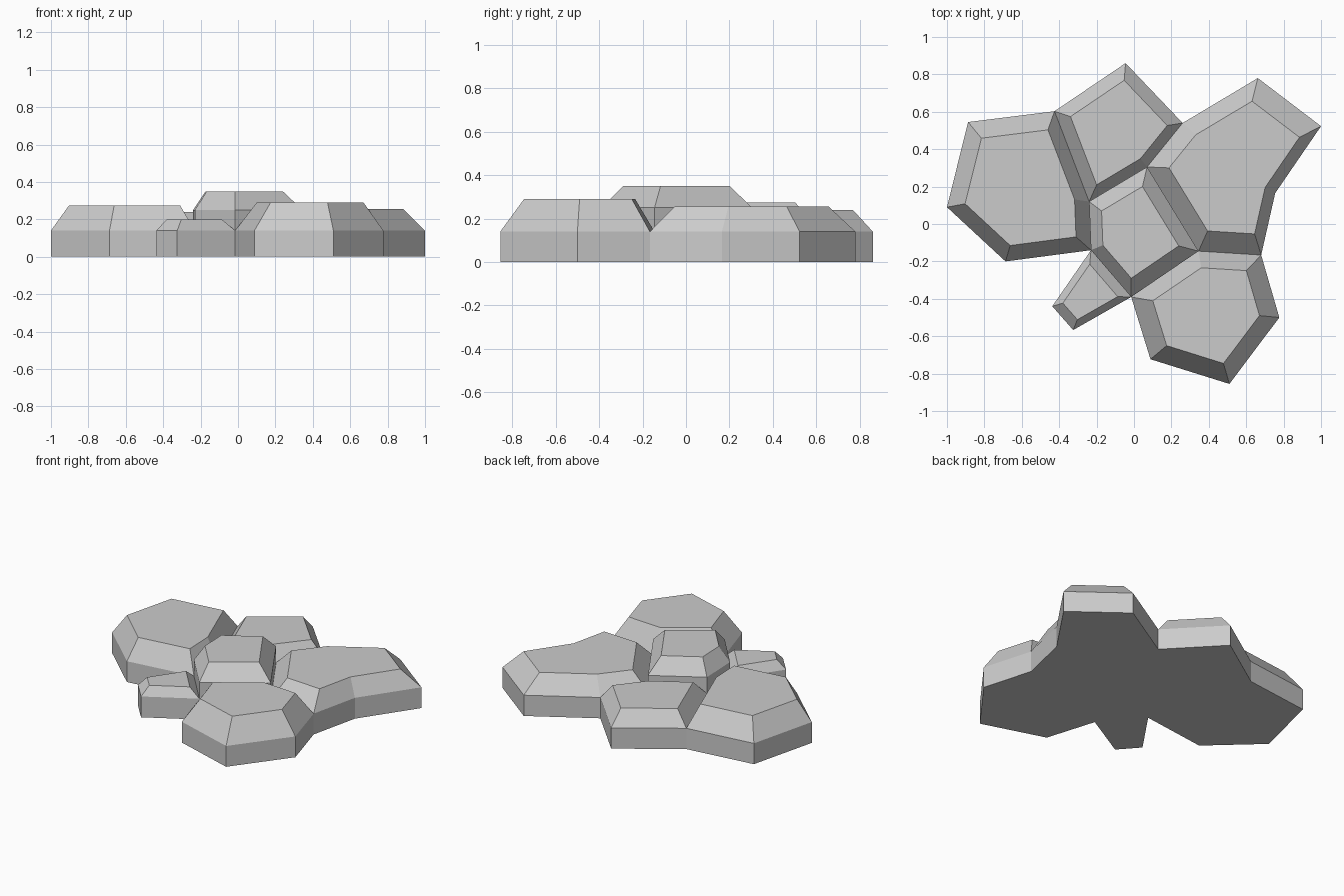
import bpy, bmesh
from mathutils import Vector

if "Cube" in bpy.data.objects:
    bpy.data.objects.remove(bpy.data.objects["Cube"])

# Outline corners shared between neighbouring stones
P = {
    # inner corners around the centre stone
    "a": (-0.24, 0.12), "b": (0.07, 0.305), "c": (0.345, -0.145),
    "d": (-0.015, -0.39), "e": (-0.23, -0.14),
    # junctions on the outer rim
    "f": (-0.425, 0.603), "g": (0.26, 0.54), "h": (0.68, -0.166),
    # outer corners, clockwise from the back left
    "i": (-0.887, 0.545), "j": (-0.045, 0.86), "k": (0.662, 0.78),
    "l": (1.0, 0.523), "m": (0.755, 0.165), "n": (0.777, -0.5),
    "o": (0.51, -0.855), "p": (0.088, -0.723), "q": (-0.325, -0.567),
    "r": (-0.437, -0.44), "s": (-0.687, -0.2), "t": (-1.0, 0.09),
}

# name: corners, shoulder height, top height, top scale
STONES = {
    "left_stone":   ("ifaest", 0.14, 0.275, 0.77),
    "back_stone":   ("fjgba", 0.14, 0.24, 0.755),
    "right_stone":  ("gklmhcb", 0.14, 0.255, 0.75),
    "centre_stone": ("abcde", 0.25, 0.35, 0.705),
    "small_stone":  ("edqr", 0.14, 0.20, 0.695),
    "front_stone":  ("dchnop", 0.14, 0.29, 0.72),
}


def make_stone(name, corners, shoulder, top, scale):
    """Straight-sided stone whose upper part tapers towards its middle."""
    pts = [Vector(P[c]) for c in corners]
    mid = sum(pts, Vector((0, 0))) / len(pts)
    bm = bmesh.new()
    rings = []
    for z, s in ((0, 1), (shoulder, 1), (top, scale)):
        rings.append([bm.verts.new((*(mid + (p - mid) * s), z)) for p in pts])
    n = len(pts)
    for low, high in zip(rings, rings[1:]):
        for i in range(n):
            j = (i + 1) % n
            bm.faces.new((low[i], low[j], high[j], high[i]))
    bm.faces.new(rings[0])
    bm.faces.new(rings[-1])
    bmesh.ops.recalc_face_normals(bm, faces=bm.faces)
    mesh = bpy.data.meshes.new(name)
    bm.to_mesh(mesh)
    bm.free()
    bpy.context.collection.objects.link(bpy.data.objects.new(name, mesh))


for name, spec in STONES.items():
    make_stone(name, *spec)
